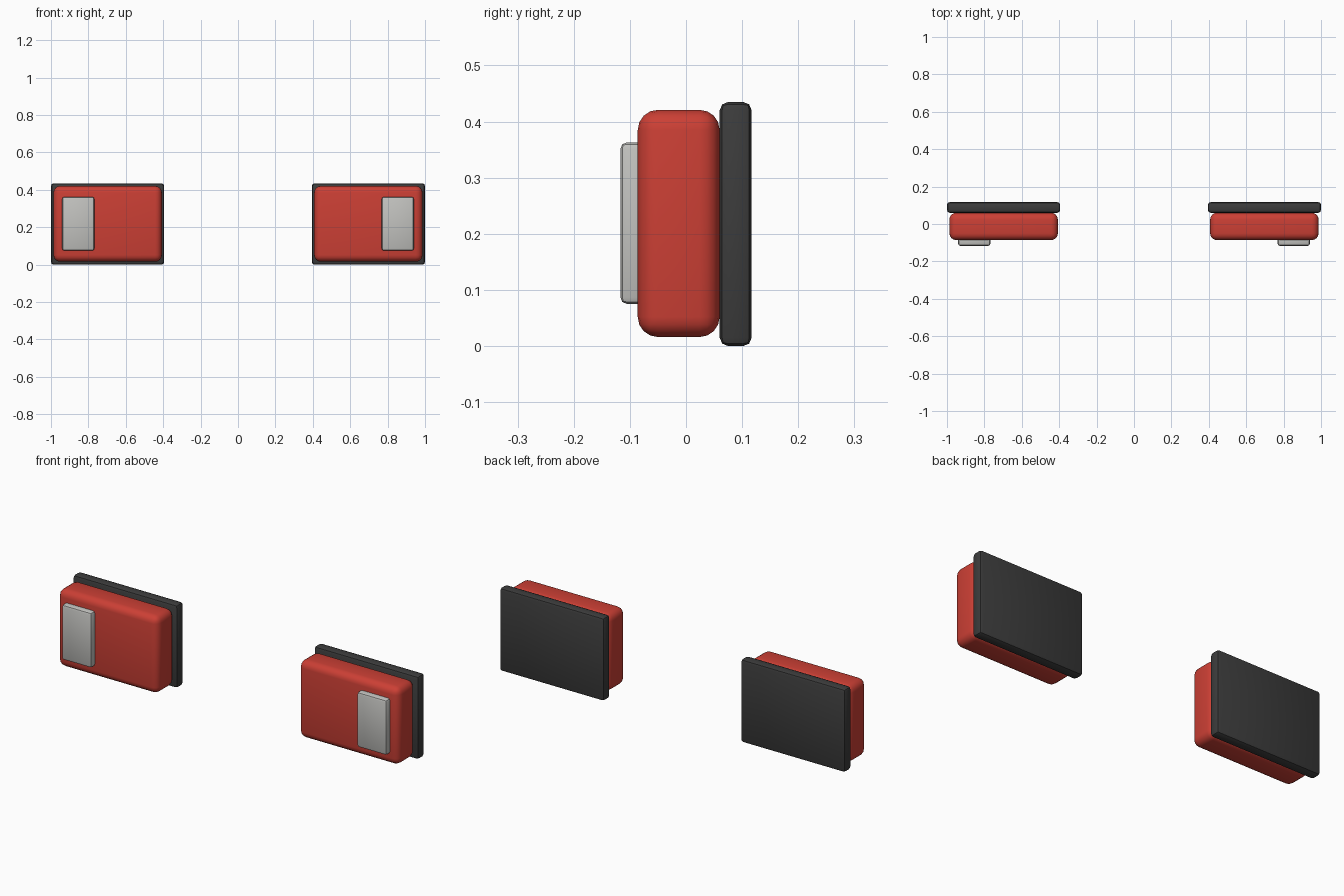
import bpy
import math

cube = bpy.data.objects.get("Cube")
if cube:
    bpy.data.objects.remove(cube, do_unlink=True)


def make_material(name, rgb):
    mat = bpy.data.materials.new(name)
    mat.use_nodes = True
    mat.diffuse_color = (*rgb, 1)
    mat.node_tree.nodes["Principled BSDF"].inputs["Base Color"].default_value = (*rgb, 1)
    return mat


red = make_material("red lens", (0.60, 0.05, 0.035))
grey = make_material("pale grey", (0.54, 0.54, 0.52))
dark = make_material("dark housing", (0.045, 0.045, 0.045))


def rounded_box(name, low, high, bevel, segments, mat):
    """Box between two corners with rounded edges."""
    bpy.ops.mesh.primitive_cube_add(
        size=1, location=[(a + b) / 2 for a, b in zip(low, high)])
    obj = bpy.context.object
    obj.name = name
    obj.scale = [b - a for a, b in zip(low, high)]
    bpy.ops.object.transform_apply(location=False, rotation=False, scale=True)
    mod = obj.modifiers.new("rounded edges", "BEVEL")
    mod.width = bevel
    mod.segments = segments
    bpy.ops.object.modifier_apply(modifier=mod.name)
    obj.data.materials.append(mat)
    bpy.ops.object.shade_smooth_by_angle(angle=math.radians(35))
    return obj


def light_part(side, sign, name, x, y, z, bevel, segments, mat):
    """One part of a lamp, mirrored across x for the other side."""
    xs = sorted(sign * v for v in x)
    rounded_box(f"{side}_{name}", (xs[0], y[0], z[0]), (xs[1], y[1], z[1]),
                bevel, segments, mat)


for side, sign in (("left", 1), ("right", -1)):
    # Back plate, main lens and the small clear lens near the outer end
    light_part(side, sign, "back_plate", (0.395, 1.0), (0.06, 0.117), (0, 0.435), 0.015, 2, dark)
    light_part(side, sign, "main_lens", (0.407, 0.987), (-0.086, 0.06), (0.016, 0.421), 0.036, 4, red)
    light_part(side, sign, "clear_lens", (0.768, 0.94), (-0.117, -0.06), (0.075, 0.363), 0.012, 2, grey)
